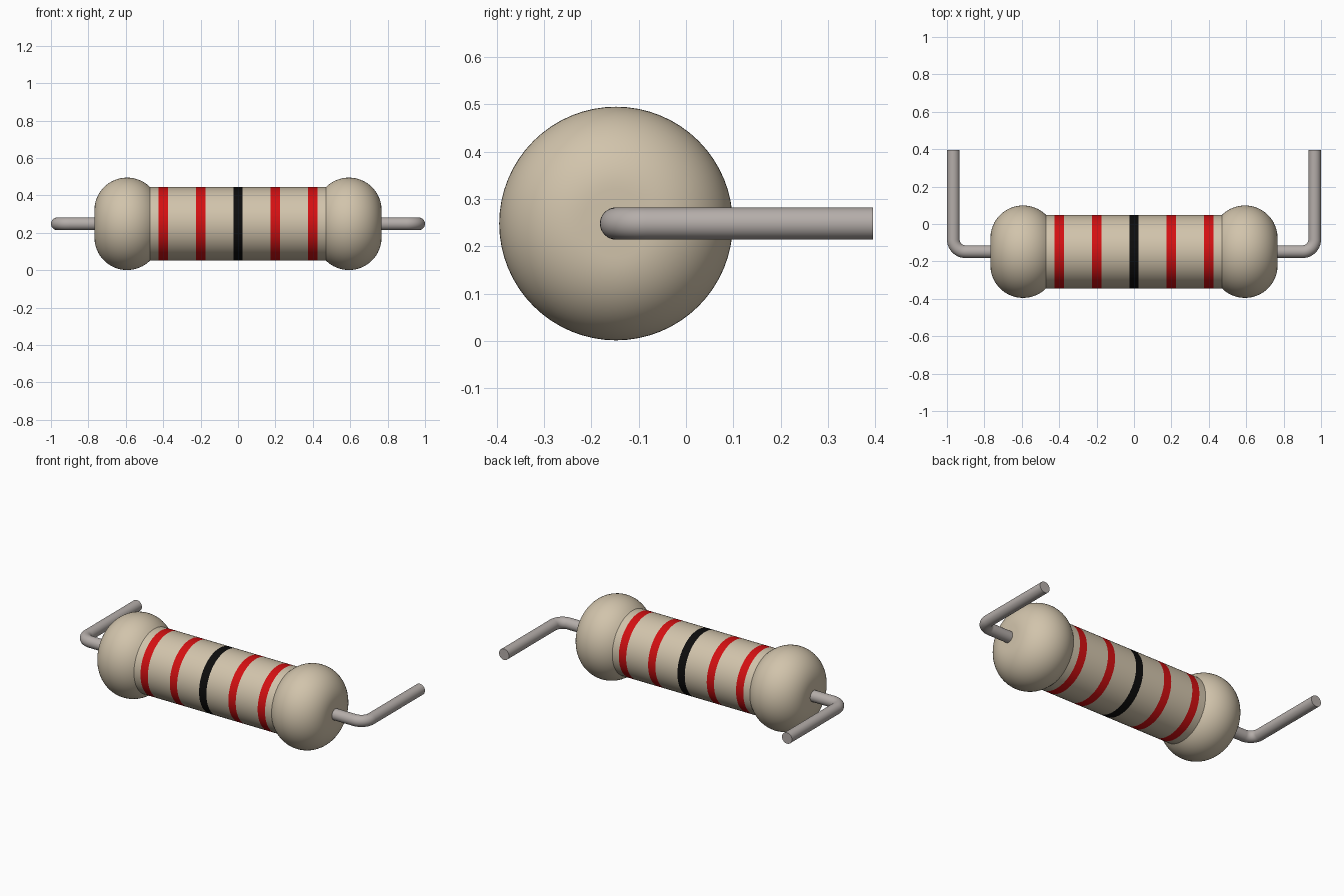
import bpy, bmesh, math
from mathutils import Vector

if "Cube" in bpy.data.objects:
    bpy.data.objects.remove(bpy.data.objects["Cube"], do_unlink=True)

AXIS_Y, AXIS_Z = -0.148, 0.248


def material(name, rgb, rough=0.5):
    m = bpy.data.materials.new(name)
    m.use_nodes = True
    m.diffuse_color = (*rgb, 1)
    bsdf = m.node_tree.nodes["Principled BSDF"]
    bsdf.inputs["Base Color"].default_value = (*rgb, 1)
    bsdf.inputs["Roughness"].default_value = rough
    return m


beige = material("beige ceramic", (0.64, 0.55, 0.41))
red = material("red paint", (0.66, 0.005, 0.006))
black = material("black paint", (0.004, 0.004, 0.004))
metal = material("grey wire", (0.46, 0.42, 0.40))


def sweep(name, stations, mats, sides, face_mat=None):
    """Skin round rings along a flat path; each station is (x, y, radius)."""
    bm = bmesh.new()
    pts = [Vector((x, y, AXIS_Z)) for x, y, r in stations]
    up = Vector((0, 0, 1))
    rings = []
    for i, p in enumerate(pts):
        tangent = pts[min(i + 1, len(pts) - 1)] - pts[max(i - 1, 0)]
        side = up.cross(tangent.normalized())
        r = stations[i][2]
        rings.append([bm.verts.new(p + r * (math.cos(a) * side + math.sin(a) * up))
                      for a in (2 * math.pi * k / sides for k in range(sides))])
    for i in range(len(rings) - 1):
        for k in range(sides):
            n = (k + 1) % sides
            f = bm.faces.new((rings[i][k], rings[i][n], rings[i + 1][n], rings[i + 1][k]))
            if face_mat:
                f.material_index = face_mat(f.calc_center_median().x)
    bm.faces.new(rings[0])
    bm.faces.new(rings[-1])
    bmesh.ops.recalc_face_normals(bm, faces=bm.faces)
    me = bpy.data.meshes.new(name)
    bm.to_mesh(me)
    bm.free()
    for m in mats:
        me.materials.append(m)
    ob = bpy.data.objects.new(name, me)
    bpy.context.collection.objects.link(ob)
    bpy.ops.object.select_all(action='DESELECT')
    ob.select_set(True)
    bpy.context.view_layer.objects.active = ob
    bpy.ops.object.shade_smooth_by_angle(angle=math.radians(30))
    return ob


# Cylindrical body with coloured rings
BANDS = {-0.4: 1, -0.2: 1, 0.0: 2, 0.2: 1, 0.4: 1}
HALF_BAND = 0.025


def band_index(x):
    return next((i for b, i in BANDS.items() if abs(x - b) < HALF_BAND), 0)


xs = [-0.5] + [b + s * HALF_BAND for b in BANDS for s in (-1, 1)] + [0.5]
sweep("body", [(x, AXIS_Y, 0.196) for x in xs], [beige, red, black], 64, band_index)

# Mirrored end caps and bent wire leads
BULB_X, FILLET, BULB_R = 0.593, 0.175, 0.247
WIRE_R, WIRE_X, BEND = 0.034, 0.966, 0.065
for sign, label in ((1, "left"), (-1, "right")):
    # rounded cap: a large fillet running from the outer flat to the inner rim
    cap = []
    for i in range(25):
        a = math.radians(135 * i / 24)
        cap.append((sign * (BULB_X + FILLET * math.cos(a)), AXIS_Y,
                    BULB_R - FILLET + FILLET * math.sin(a)))
    sweep(label + "_end_cap", cap, [beige], 64)

    # wire: straight out, quarter bend, straight back
    path = [(sign * 0.74, AXIS_Y, WIRE_R)]
    for i in range(13):
        a = math.radians(90 * i / 12)
        path.append((sign * (WIRE_X - BEND + BEND * math.sin(a)),
                     AXIS_Y + BEND - BEND * math.cos(a), WIRE_R))
    path.append((sign * WIRE_X, 0.395, WIRE_R))
    sweep(label + "_wire_lead", path, [metal], 32)
